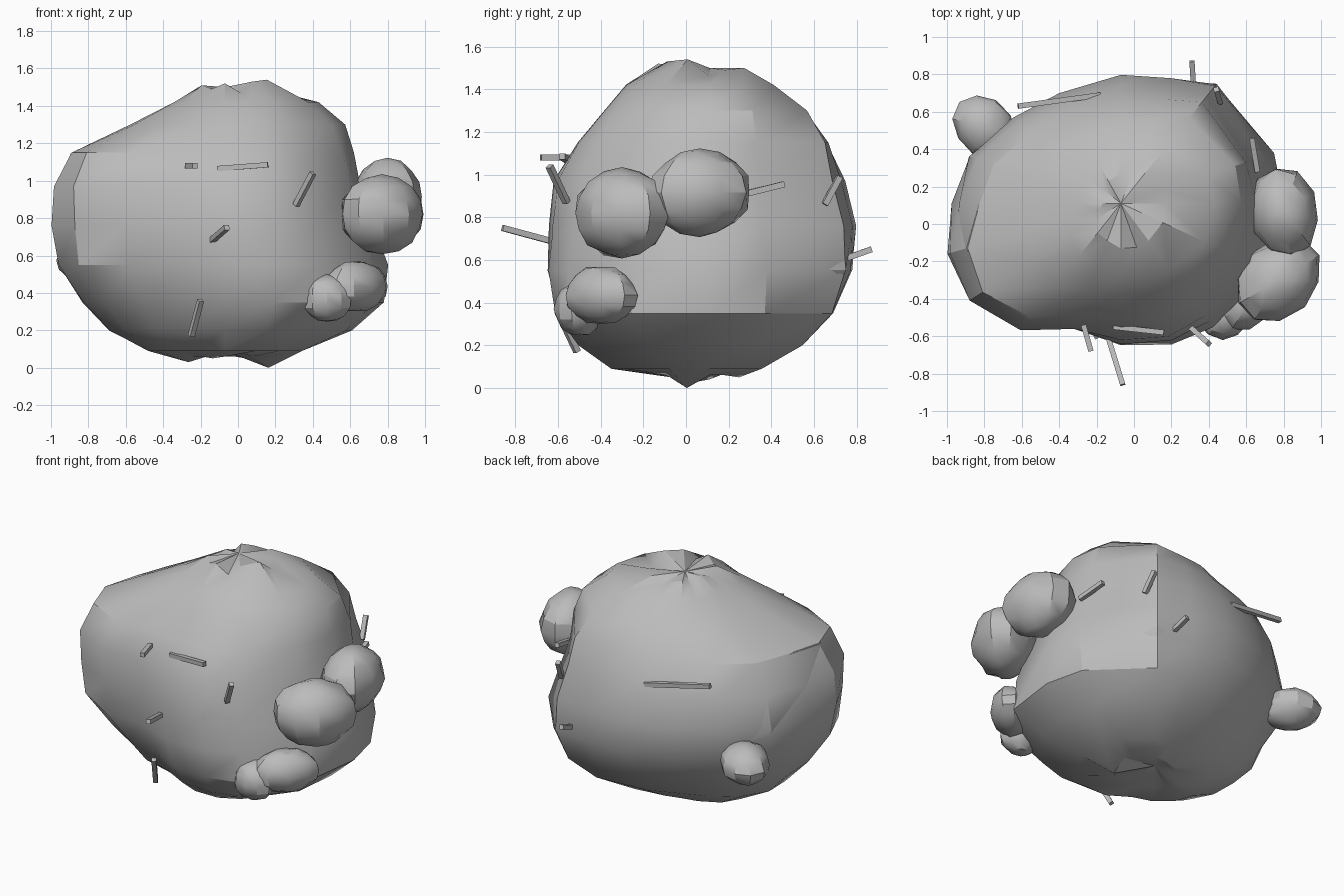
import bpy, bmesh, math, random
from mathutils import Vector, Matrix

if "Cube" in bpy.data.objects:
    bpy.data.objects.remove(bpy.data.objects["Cube"])

random.seed(4)
grey = bpy.data.materials.new("stone_grey")
grey.diffuse_color = (0.5, 0.5, 0.5, 1)
grey.use_nodes = True
grey.node_tree.nodes["Principled BSDF"].inputs["Base Color"].default_value = grey.diffuse_color


def finish(name, bm, angle=None):
    bmesh.ops.recalc_face_normals(bm, faces=bm.faces)
    me = bpy.data.meshes.new(name)
    bm.to_mesh(me)
    bm.free()
    me.materials.append(grey)
    ob = bpy.data.objects.new(name, me)
    bpy.context.collection.objects.link(ob)
    if angle:
        bpy.ops.object.select_all(action='DESELECT')
        ob.select_set(True)
        bpy.context.view_layer.objects.active = ob
        bpy.ops.object.shade_smooth_by_angle(angle=math.radians(angle))
    return ob


# Boulder: plan outline scaled per level by four side profiles
CX, CY = -0.07, 0.11
outline = [(0.80, 0.11), (0.75, 0.38), (0.45, 0.76), (0.20, 0.79), (-0.07, 0.80),
           (-0.40, 0.70), (-0.65, 0.57), (-0.88, 0.36), (-0.97, 0.11), (-1.0, -0.16),
           (-0.88, -0.41), (-0.60, -0.56), (-0.32, -0.57), (-0.07, -0.65),
           (0.20, -0.64), (0.42, -0.55), (0.72, -0.25)]
# height, then reach to left, right, front, back
levels = [(0.06, .20, .24, .22, .12), (0.09, .42, .41, .46, .22),
          (0.20, .64, .68, .60, .41), (0.35, .79, .85, .70, .57),
          (0.55, .88, .87, .76, .67), (0.76, .93, .79, .75, .69),
          (0.97, .89, .72, .73, .64), (1.15, .78, .69, .62, .55),
          (1.30, .47, .64, .49, .43), (1.42, .24, .50, .39, .27),
          (1.49, .10, .24, .24, .16)]
# ring vertices lifted or dropped around the bottom and top poles
LOW = {16: -.06, 8: -.02, 9: -.03, 2: -.01, 4: 0, 12: -.01, 14: .02}
HIGH = {16: .05, 15: .04, 13: .03, 14: -.02, 11: .02, 10: -.02, 8: .01,
        0: -.03, 2: .01, 3: -.03, 5: .01, 6: -.03}


def corner(n, z):
    """Fuller or leaner diagonals."""
    w = abs(2 * n.x * n.y)
    if n.x < 0:
        if z < 0.4:
            return 1 - 0.09 * w
        if n.y < 0 and 0.9 < z < 1.35:
            return 1 + (0.05 if z < 1 else 0.11) * w
    elif n.y < 0 and z < 0.4:
        return 1 + 0.07 * w
    elif n.y > 0 and 1.1 < z < 1.35:
        return 1 + 0.05 * w
    return 1


def shell(name, scale, rough):
    bm = bmesh.new()
    rings = []
    for k, (z, left, right, front, back) in enumerate(levels):
        ring = []
        for i, (x, y) in enumerate(outline):
            d = Vector((x - CX, y - CY))
            n = d.normalized()
            sx = right / .87 if n.x > 0 else left / .93
            sy = back / .69 if n.y > 0 else front / .76
            s = (sx * n.x ** 2 + sy * n.y ** 2) * corner(n, z)
            s *= scale + random.uniform(-rough, rough)
            dz = LOW.get(i, 0) if k == 0 else HIGH.get(i, 0) if k == len(levels) - 1 else 0
            zz = 0.77 + (z + dz - 0.77) * scale
            ring.append(bm.verts.new((CX + d.x * s, CY + d.y * s, zz)))
        rings.append(ring)
    n = len(outline)
    for a, b in zip(rings, rings[1:]):
        for i in range(n):
            j = (i + 1) % n
            bm.faces.new((a[i], a[j], b[j], b[i]))
    # poles
    for ring, z in ((rings[0], 0.09), (rings[-1], 1.50)):
        pole = bm.verts.new((CX, CY, 0.77 + (z - 0.77) * scale))
        for i in range(n):
            bm.faces.new((ring[i], ring[(i + 1) % n], pole))
    return finish(name, bm, 30)


shell("boulder", 1.0, 0.006)
shell("boulder_patches", 0.985, 0.02)

# Rounded lumps: centre, radii and turn about z
lumps = [((.80, .065, .915), (.18, .24, .20), 10),
         ((.77, -.30, .82), (.255, .20, .205), 45),
         ((.63, -.40, .435), (.205, .13, .135), 45),
         ((.475, -.50, .37), (.135, .115, .125), 0),
         ((-.80, .52, .575), (.15, .18, .125), 45)]
for k, (c, r, turn) in enumerate(lumps):
    bm = bmesh.new()
    bmesh.ops.create_uvsphere(bm, u_segments=10, v_segments=8, radius=1)
    for v in bm.verts:
        v.co *= random.uniform(0.97, 1.05)
    bm.transform(Matrix.Translation(c) @ Matrix.Rotation(math.radians(turn), 4, 'Z')
                 @ Matrix.Diagonal((*r, 1)))
    finish(f"lump_{k + 1}", bm, 30)

# Thin twigs between two points
twigs = [((-.11, -.55, 1.065), (.16, -.58, 1.085)),
         ((-.27, -.54, 1.08), (-.23, -.68, 1.08)),
         ((.31, -.56, .87), (.40, -.64, 1.04)),
         ((-.14, -.60, .68), (-.06, -.86, .75)),
         ((-.25, -.51, .17), (-.20, -.60, .36)),
         ((.66, .28, .91), (.63, .46, .955)),
         ((.46, .65, .86), (.44, .72, .99)),
         ((.32, .70, .59), (.31, .87, .65)),
         ((-.62, .63, 1.08), (-.18, .69, 1.00))]
for k, (p, q) in enumerate(twigs):
    p, q = Vector(p), Vector(q)
    d = q - p
    bm = bmesh.new()
    bmesh.ops.create_cube(bm, size=1)
    rot = d.to_track_quat('Z', 'Y').to_matrix().to_4x4()
    bm.transform(Matrix.Translation((p + q) / 2) @ rot
                 @ Matrix.Diagonal((.028, .028, d.length, 1)))
    finish(f"twig_{k + 1}", bm)
